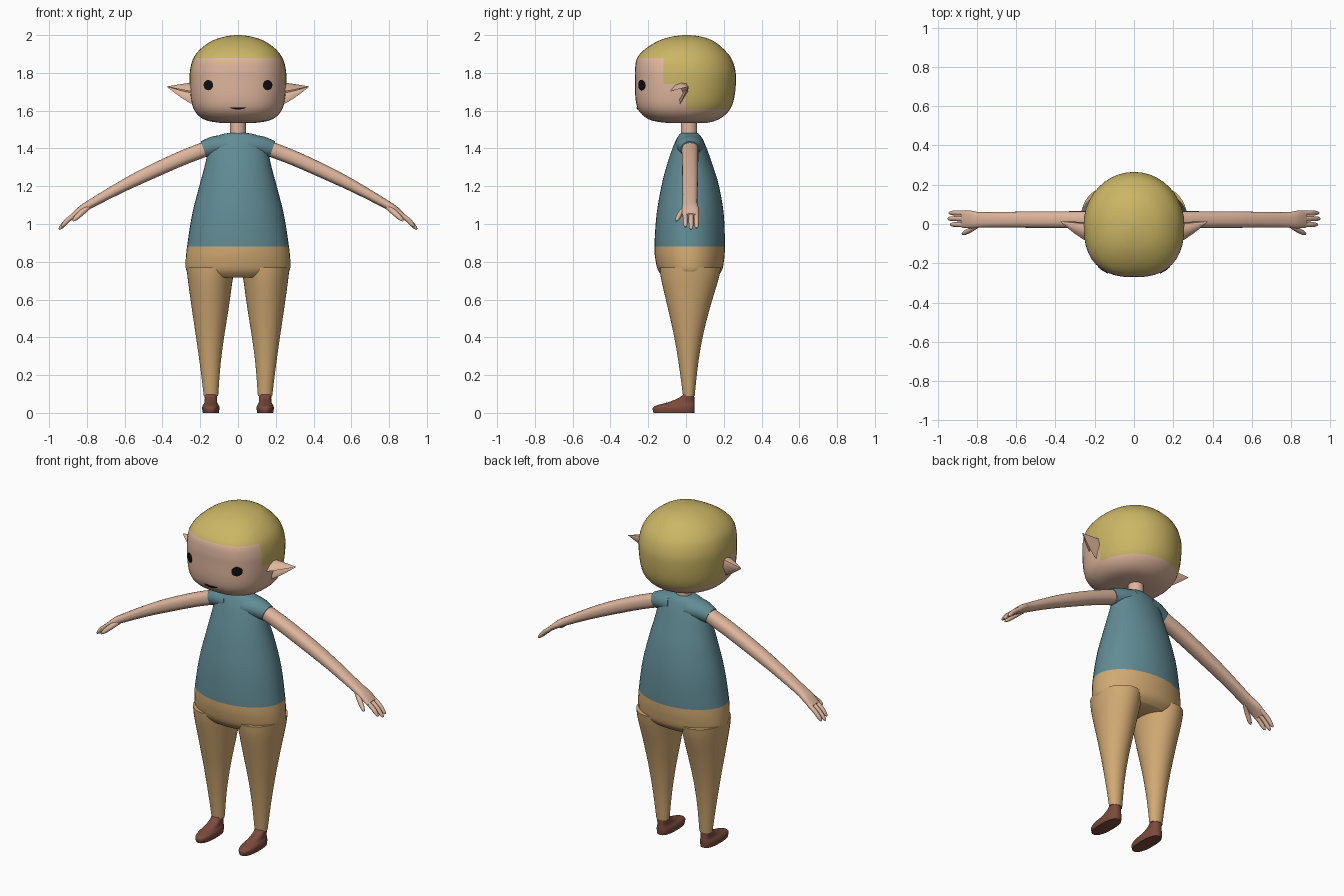
import bpy, bmesh, math
from mathutils import Vector
from mathutils.bvhtree import BVHTree

if "Cube" in bpy.data.objects:
    bpy.data.objects.remove(bpy.data.objects["Cube"])


def material(name, r, g, b):
    mat = bpy.data.materials.new(name)
    mat.use_nodes = True
    mat.diffuse_color = (r, g, b, 1)
    shader = mat.node_tree.nodes["Principled BSDF"]
    shader.inputs["Base Color"].default_value = (r, g, b, 1)
    shader.inputs["Roughness"].default_value = 0.8
    return mat


SKIN = material("skin", 0.74, 0.47, 0.34)
HAIR = material("blond hair", 0.60, 0.47, 0.13)
SHIRT = material("teal shirt", 0.12, 0.26, 0.30)
TROUSERS = material("tan trousers", 0.64, 0.40, 0.17)
SHOE = material("brown shoe", 0.20, 0.07, 0.045)
BLACK = material("black", 0.005, 0.005, 0.005)


def smooth_rows(rows, steps=4):
    """Catmull-Rom interpolation through rows of numbers."""
    result = []
    for i in range(len(rows) - 1):
        before, a, b, after = rows[max(i - 1, 0)], rows[i], rows[i + 1], rows[min(i + 2, len(rows) - 1)]
        for k in range(steps):
            t = k / steps
            result.append([
                q + 0.5 * t * (r - p + t * (2 * p - 5 * q + 4 * r - s + t * (3 * (q - r) + s - p)))
                for p, q, r, s in zip(before, a, b, after)])
    return result + [list(rows[-1])]


def oval(centre, u, v, front_power=2.0, back_power=2.0, count=40):
    """Closed superellipse ring spanned by u and v."""
    points = []
    for i in range(count):
        angle = math.tau * i / count
        c, s = math.cos(angle), math.sin(angle)
        e = 2 / (back_power if s > 0 else front_power)
        points.append(centre + u * math.copysign(abs(c) ** e, c) + v * math.copysign(abs(s) ** e, s))
    return points


def loft(rings):
    bm = bmesh.new()
    loops = [[bm.verts.new(p) for p in ring] for ring in rings]
    for a, b in zip(loops, loops[1:]):
        for i in range(len(a)):
            j = (i + 1) % len(a)
            bm.faces.new((a[i], a[j], b[j], b[i]))
    bm.faces.new(loops[0][::-1])
    bm.faces.new(loops[-1])
    bmesh.ops.recalc_face_normals(bm, faces=bm.faces)
    return bm


def finish(name, bm, mats, rule=None, angle=50):
    if rule:
        for face in bm.faces:
            face.material_index = int(rule(face.calc_center_median()))
    mesh = bpy.data.meshes.new(name)
    bm.to_mesh(mesh)
    bm.free()
    for mat in mats:
        mesh.materials.append(mat)
    obj = bpy.data.objects.new(name, mesh)
    bpy.context.collection.objects.link(obj)
    bpy.ops.object.select_all(action="DESELECT")
    obj.select_set(True)
    bpy.context.view_layer.objects.active = obj
    bpy.ops.object.shade_smooth_by_angle(angle=math.radians(angle))
    return obj


def upright(rows, x=0, front_power=2.0, back_power=2.0):
    """Stacked horizontal rings; rows hold height, half width, front y, back y, x shift."""
    rings = []
    for z, half, front, back, *shift in smooth_rows(rows):
        centre = Vector((x + sum(shift), (front + back) / 2, z))
        rings.append(oval(centre, Vector((half, 0, 0)), Vector((0, (back - front) / 2, 0)),
                          front_power, back_power))
    return loft(rings)


def limb(rows, side, tilt, power=2.0, count=24):
    """Sideways rings; rows hold x, y, z, half thickness, half depth."""
    up = Vector((side * math.sin(tilt), 0, math.cos(tilt)))
    return loft([oval(Vector((side * x, y, z)), up * thick, Vector((0, deep, 0)), power, power, count)
                 for x, y, z, thick, deep in smooth_rows(rows)])


# Head, cut along the hairline
head = upright([
    (1.535, 0.09, -0.10, 0.11), (1.546, 0.16, -0.175, 0.155), (1.57, 0.205, -0.222, 0.198),
    (1.61, 0.235, -0.255, 0.235), (1.67, 0.25, -0.268, 0.256), (1.76, 0.256, -0.27, 0.265),
    (1.82, 0.253, -0.27, 0.26), (1.88, 0.235, -0.258, 0.238), (1.93, 0.195, -0.212, 0.195),
    (1.97, 0.137, -0.145, 0.143), (1.992, 0.07, -0.075, 0.08), (2.0, 0.015, -0.012, 0.02),
], front_power=2.5)
TEMPLE, NAPE = -0.12, 0.0
FRINGE, EAR_LINE, HAIR_BASE = 1.88, 1.74, 1.61
for axis, values in (("Y", (TEMPLE, NAPE)), ("Z", (FRINGE, EAR_LINE, HAIR_BASE))):
    normal = Vector((0, axis == "Y", axis == "Z"))
    for value in values:
        bmesh.ops.bisect_plane(head, geom=head.verts[:] + head.edges[:] + head.faces[:],
                               plane_co=normal * value, plane_no=normal, dist=0.0005)
head_surface = BVHTree.FromBMesh(head)


def is_hair(c):
    return c.z > FRINGE or (c.z > EAR_LINE and c.y > TEMPLE) or (c.z > HAIR_BASE and c.y > NAPE)


finish("head", head, [SKIN, HAIR], is_hair)


# Painted face details, draped on the head as thin plates
def face_plate(name, x, z, half_x, half_z, bend=0.0):
    rings = []
    for scale, lift in ((1, 0), (1, 0.005), (0.6, 0.005), (0.05, 0.005)):
        ring = []
        for i in range(24):
            c, s = math.cos(math.tau * i / 24), math.sin(math.tau * i / 24)
            start = Vector((x + half_x * scale * c, -1, z + half_z * scale * s + bend * (scale * c) ** 2))
            hit = head_surface.ray_cast(start, Vector((0, 1, 0)))[0]
            ring.append(hit - Vector((0, lift, 0)))
        rings.append(ring)
    finish(name, loft(rings), [BLACK])


face_plate("mouth", 0, 1.611, 0.043, 0.005, 0.006)

# Neck
finish("neck", upright([(1.45, 0.043, -0.028, 0.06), (1.56, 0.042, -0.027, 0.058)]), [SKIN])

# Torso: shirt above the waist, trouser seat below
WAIST = 0.88
torso = upright([
    (1.482, 0.045, -0.025, 0.06), (1.474, 0.09, -0.035, 0.07), (1.45, 0.135, -0.05, 0.088),
    (1.40, 0.155, -0.072, 0.11), (1.30, 0.178, -0.105, 0.145), (1.20, 0.205, -0.13, 0.175),
    (1.05, 0.243, -0.156, 0.2), (WAIST, 0.27, -0.167, 0.206), (0.80, 0.277, -0.16, 0.2),
    (0.75, 0.272, -0.145, 0.188), (0.717, 0.235, -0.115, 0.155),
])
finish("torso", torso, [TROUSERS, SHIRT], lambda c: c.z > WAIST)

for side, label in ((1, "left"), (-1, "right")):
    face_plate(label + "_eye", side * 0.157, 1.735, 0.025, 0.027)

    # Pointed ear: a crescent section drawn out to a tip
    crescent = [(-0.095, 1.70), (-0.07, 1.735), (-0.03, 1.75), (0.0, 1.745), (0.01, 1.70),
                (-0.035, 1.627), (-0.04, 1.65), (-0.02, 1.69), (-0.035, 1.72), (-0.06, 1.715)]
    tip = Vector((side * 0.378, 0.014, 1.728))
    ear_rings = []
    for out, pull in ((0, 0), (0.25, 0.18), (0.5, 0.42), (0.75, 0.7), (0.98, 0.97)):
        ring = []
        for y, z in crescent:
            root = Vector((side * 0.225, y, z))
            point = root.lerp(tip, pull)
            point.x = root.x + (tip.x - root.x) * out
            ring.append(point)
        ear_rings.append(ring)
    finish(label + "_ear", loft(ear_rings), [SKIN])

    # Sleeve and arm with flat palm
    slope = math.radians(25)
    sleeve = [(0.05, 0.02, 1.415, 0.062, 0.08), (0.12, 0.02, 1.41, 0.056, 0.066), (0.182, 0.021, 1.395, 0.045, 0.048)]
    finish(label + "_sleeve", limb(sleeve, side, slope * 0.8), [SHIRT])
    arm = [(0.15, 0.022, 1.405, 0.04, 0.043), (0.3, 0.022, 1.347, 0.039, 0.043),
           (0.487, 0.022, 1.262, 0.036, 0.042), (0.63, 0.022, 1.19, 0.03, 0.04),
           (0.778, 0.021, 1.108, 0.023, 0.039), (0.83, 0.023, 1.077, 0.02, 0.045),
           (0.875, 0.024, 1.042, 0.014, 0.043)]
    finish(label + "_arm", limb(arm, side, slope, 2.4), [SKIN])

    # Fingers and thumb
    bend = math.radians(45)
    for name, y, reach in (("ring", 0.056, 0.0), ("middle", 0.027, 0.006), ("index", -0.003, -0.006)):
        finger = [(0.855, y, 1.056, 0.013, 0.013), (0.9, y, 1.022, 0.013, 0.013),
                  (0.928 + reach, y, 0.992 - reach, 0.011, 0.011), (0.941 + reach, y, 0.978 - reach, 0.004, 0.005)]
        finish(f"{label}_{name}_finger", limb(finger, side, bend, count=12), [SKIN])
    thumb = [(0.79, 0.0, 1.092, 0.014, 0.016), (0.83, -0.028, 1.058, 0.015, 0.014),
             (0.86, -0.044, 1.03, 0.012, 0.012), (0.874, -0.05, 1.016, 0.004, 0.005)]
    finish(label + "_thumb", limb(thumb, side, bend, count=12), [SKIN])

    # Tapered trouser leg
    leg = [(0.77, 0.128, -0.14, 0.185, -0.003), (0.70, 0.118, -0.13, 0.17, 0), (0.55, 0.097, -0.095, 0.125, 0),
           (0.40, 0.074, -0.062, 0.088, 0.001), (0.25, 0.054, -0.037, 0.063, 0), (0.09, 0.038, -0.016, 0.046, -0.004)]
    leg = [(*row[:4], side * row[4]) for row in leg]
    finish(label + "_trouser_leg", upright(leg, side * 0.147), [TROUSERS])

    # Shoe with low toe and raised ankle
    shoe = [(0, 0.042, -0.172, 0.044), (0.025, 0.046, -0.176, 0.046), (0.04, 0.042, -0.155, 0.046),
            (0.055, 0.034, -0.1, 0.045), (0.078, 0.032, -0.04, 0.044), (0.1, 0.034, -0.013, 0.043)]
    finish(label + "_shoe", upright(shoe, side * 0.144, 2.3, 2.6), [SHOE])
